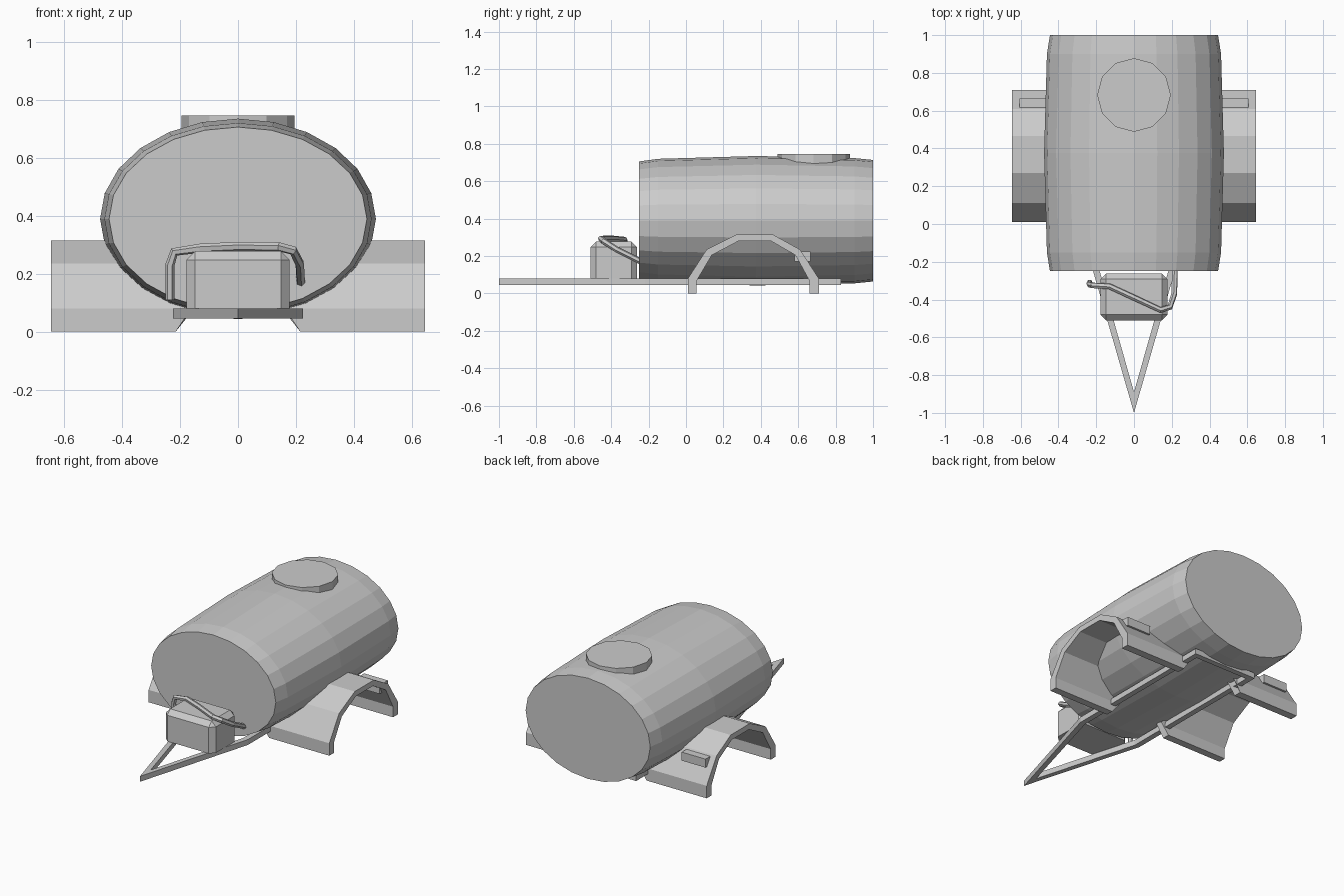
import bpy, bmesh
from math import cos, sin, pi
from mathutils import Vector

if "Cube" in bpy.data.objects:
    bpy.data.objects.remove(bpy.data.objects["Cube"])


def finish(name, bm):
    bmesh.ops.recalc_face_normals(bm, faces=bm.faces)
    me = bpy.data.meshes.new(name)
    bm.to_mesh(me)
    bm.free()
    ob = bpy.data.objects.new(name, me)
    bpy.context.collection.objects.link(ob)
    return ob


def box(name, x0, x1, y0, y1, z0, z1, bevel=0.0):
    bm = bmesh.new()
    bmesh.ops.create_cube(bm, size=1)
    for v in bm.verts:
        v.co = ((x0 + x1) / 2 + v.co.x * (x1 - x0),
                (y0 + y1) / 2 + v.co.y * (y1 - y0),
                (z0 + z1) / 2 + v.co.z * (z1 - z0))
    if bevel:  # chamfer everything except the base edges
        edges = [e for e in bm.edges if max(v.co.z for v in e.verts) > z0 + 1e-4]
        bmesh.ops.bevel(bm, geom=edges, offset=bevel, segments=1, affect='EDGES')
    return finish(name, bm)


def loft(name, rings, cap=True, cyclic=False):
    """Skin a list of equally long closed point rings."""
    bm = bmesh.new()
    vs = [[bm.verts.new(p) for p in r] for r in rings]
    n = len(vs[0])
    pairs = list(zip(vs, vs[1:])) + ([(vs[-1], vs[0])] if cyclic else [])
    for a, b in pairs:
        for i in range(n):
            j = (i + 1) % n
            bm.faces.new((a[i], a[j], b[j], b[i]))
    if cap and not cyclic:
        bm.faces.new(vs[0])
        bm.faces.new(vs[-1])
    return finish(name, bm)


# Barrel-shaped oval tank, 24 sides
stations = [(-0.25, 0.445, 0.317), (-0.15, 0.461, 0.331), (0.375, 0.476, 0.346),
            (0.90, 0.461, 0.335), (1.0, 0.445, 0.325)]
loft("tank", [[(rx * cos(2 * pi * i / 24), y, 0.389 + rz * sin(2 * pi * i / 24))
               for i in range(24)] for y, rx, rz in stations])

# Filler hatch on top, 12 sides
loft("filler_hatch", [[(0.195 * cos(pi * i / 6), 0.683 + 0.195 * sin(pi * i / 6), z)
                       for i in range(12)] for z in (0.66, 0.746)])

# A-shaped drawbar frame: outer and inner outline, given thickness
outer = [(0, -1.0), (0.225, -0.22), (0.225, 0.83), (-0.225, 0.83), (-0.225, -0.22)]
inner = [(0, -0.89), (0.19, -0.22), (0.19, 0.795), (-0.19, 0.795), (-0.19, -0.22)]
loft("drawbar_frame", [[(x, y, z) for x, y in o] for o, z in
                       ((outer, 0.045), (outer, 0.08), (inner, 0.08), (inner, 0.045))],
     cyclic=True)

# Arched fenders with a slanted inner end, plus tail lamps
arch = [(0.01, 0), (0.01, 0.08), (0.11, 0.235), (0.27, 0.315), (0.465, 0.315),
        (0.61, 0.235), (0.71, 0.08), (0.71, 0), (0.66, 0), (0.66, 0.068),
        (0.585, 0.205), (0.455, 0.28), (0.28, 0.28), (0.138, 0.205),
        (0.057, 0.068), (0.057, 0)]
for s, side in ((1, "right"), (-1, "left")):
    inside = [(s * (0.215 - min(z, 0.045) * 1.2 + max(z - 0.08, 0) * 0.9), y, z)
              for y, z in arch]
    loft("fender_" + side, [inside, [(s * 0.645, y, z) for y, z in arch]])
    xs = sorted((s * 0.435, s * 0.605))
    box("tail_lamp_" + side, *xs, 0.58, 0.665, 0.17, 0.225)

# Pump box on the drawbar
box("pump_box", -0.178, 0.178, -0.51, -0.262, 0.08, 0.278, 0.03)

# Hose over the pump box into the tank
pts = [(-0.235, -0.31, 0.11), (-0.235, -0.32, 0.23), (-0.22, -0.325, 0.275),
       (-0.13, -0.33, 0.288), (0, -0.39, 0.294), (0.14, -0.455, 0.293),
       (0.19, -0.44, 0.28), (0.213, -0.37, 0.235), (0.217, -0.23, 0.165)]
cu = bpy.data.curves.new("hose", 'CURVE')
cu.dimensions = '3D'
cu.bevel_depth = 0.016
cu.bevel_resolution = 1
cu.use_fill_caps = True
sp = cu.splines.new('POLY')
sp.points.add(len(pts) - 1)
for p, co in zip(sp.points, pts):
    p.co = (*co, 1)
sp.use_smooth = False
bpy.context.collection.objects.link(bpy.data.objects.new("hose", cu))
